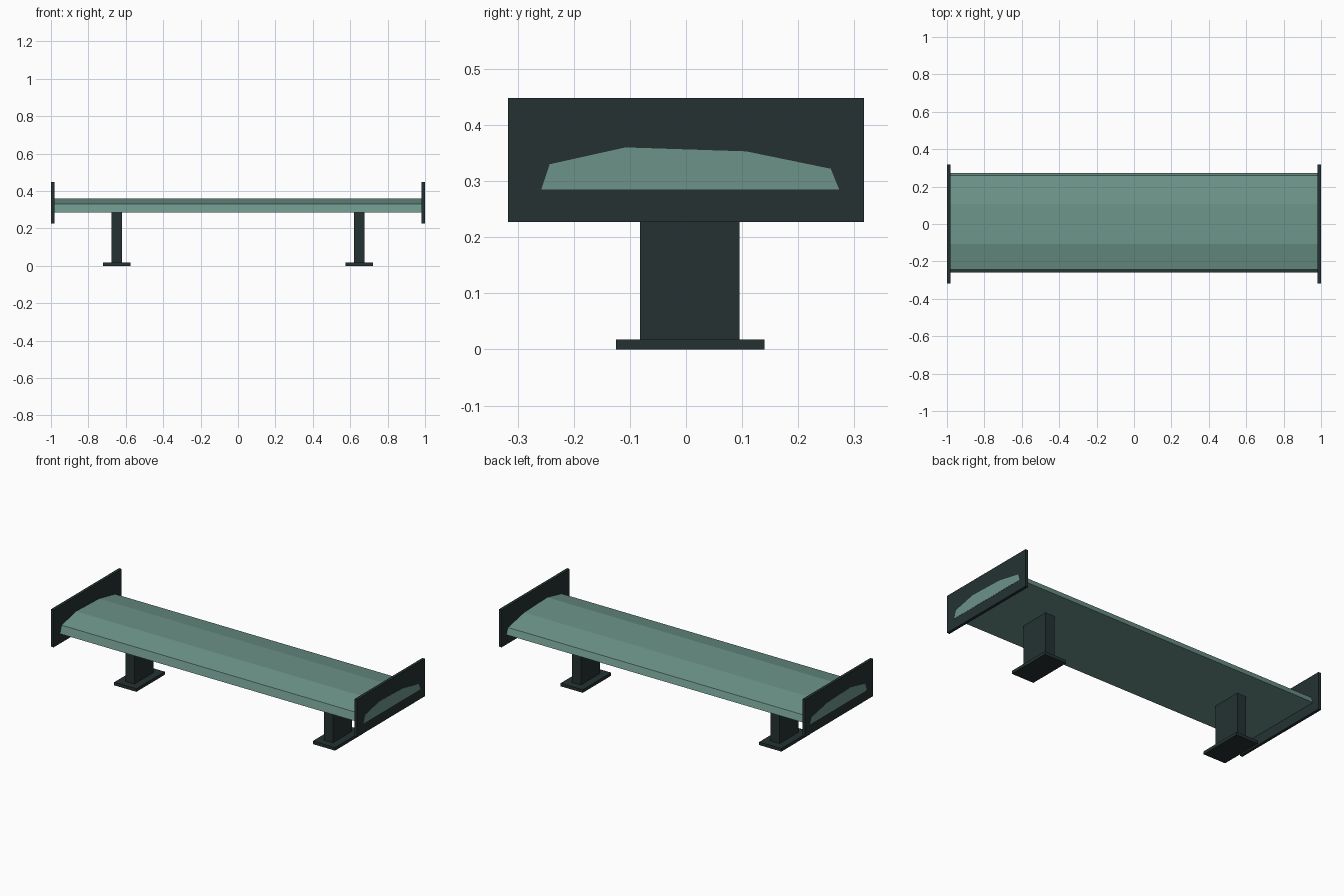
import bpy, bmesh

if "Cube" in bpy.data.objects:
    bpy.data.objects.remove(bpy.data.objects["Cube"])


def material(name, rgb):
    m = bpy.data.materials.new(name)
    m.diffuse_color = (*rgb, 1.0)
    m.use_nodes = True
    m.node_tree.nodes["Principled BSDF"].inputs["Base Color"].default_value = m.diffuse_color
    return m


SAGE = material("sage green", (0.15, 0.295, 0.25))
DARK = material("dark slate", (0.018, 0.031, 0.031))


def extrude_profile(name, points, x0, x1, mat):
    """Extrude a flat (y, z) outline along x."""
    bm = bmesh.new()
    face = bm.faces.new([bm.verts.new((x0, y, z)) for y, z in points])
    out = bmesh.ops.extrude_face_region(bm, geom=[face])
    moved = [v for v in out["geom"] if isinstance(v, bmesh.types.BMVert)]
    bmesh.ops.translate(bm, verts=moved, vec=(x1 - x0, 0, 0))
    bmesh.ops.recalc_face_normals(bm, faces=bm.faces)
    mesh = bpy.data.meshes.new(name)
    bm.to_mesh(mesh)
    bm.free()
    mesh.materials.append(mat)
    obj = bpy.data.objects.new(name, mesh)
    bpy.context.collection.objects.link(obj)
    return obj


def box(name, x, y, z, mat):
    return extrude_profile(name, [(y[0], z[0]), (y[1], z[0]), (y[1], z[1]), (y[0], z[1])],
                           x[0], x[1], mat)


# Wing blade, its ends showing just proud of the end plates
blade = [(-0.258, 0.285), (-0.243, 0.33), (-0.108, 0.36),
         (0.107, 0.353), (0.258, 0.322), (0.273, 0.285)]
extrude_profile("wing_blade", blade, -1.0, 1.0, SAGE)

# End plates, posts and feet on both sides
for side, s in (("left", -1), ("right", 1)):
    def span(a, b):
        return sorted((s * a, s * b))
    box(side + "_end_plate", span(0.982, 0.999), (-0.317, 0.317), (0.227, 0.448), DARK)
    box(side + "_post", span(0.619, 0.677), (-0.082, 0.095), (0.015, 0.287), DARK)
    box(side + "_foot", span(0.576, 0.721), (-0.125, 0.14), (0.0, 0.018), DARK)
